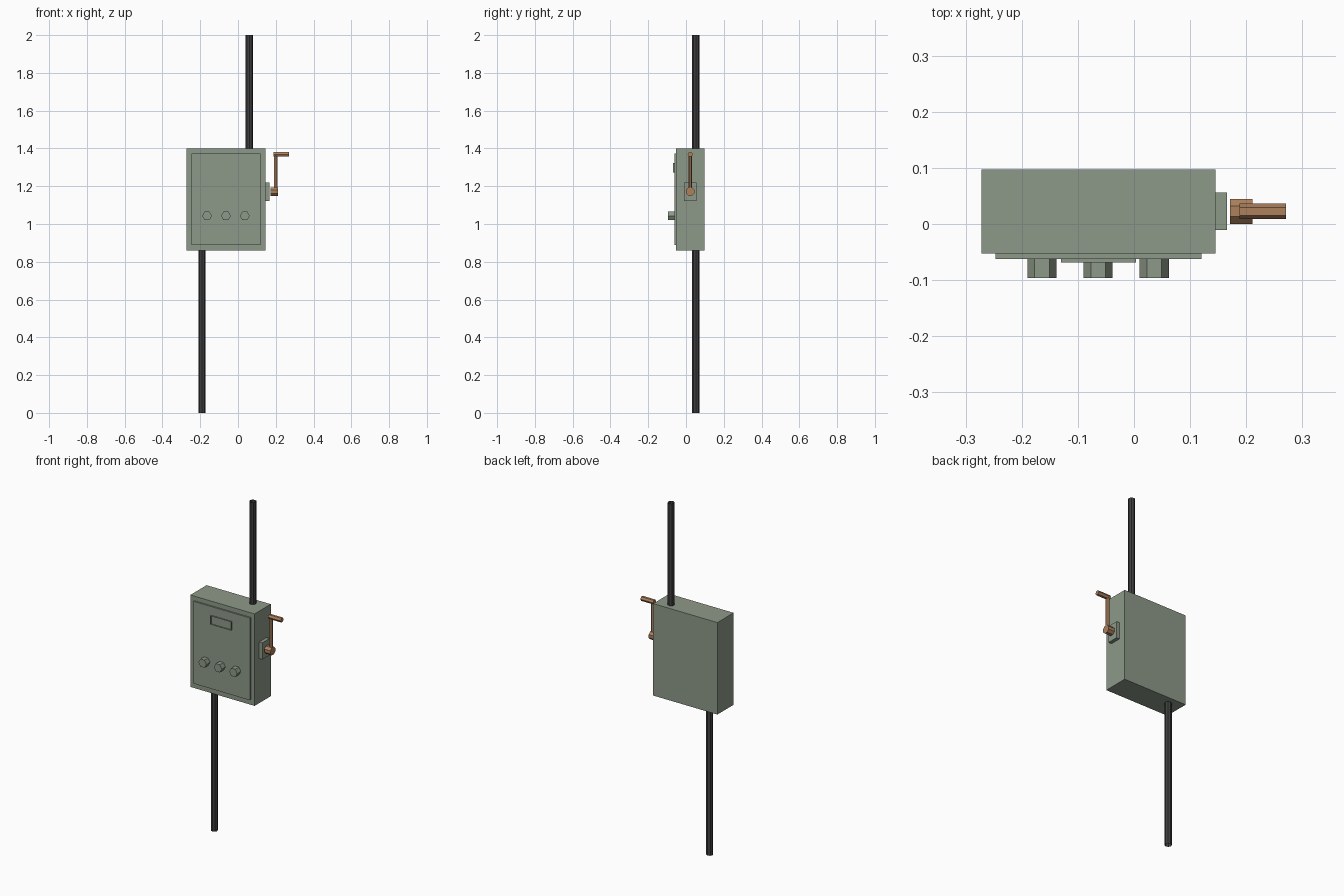
import bpy
from math import pi

if "Cube" in bpy.data.objects:
    bpy.data.objects.remove(bpy.data.objects["Cube"])


def material(name, rgb):
    m = bpy.data.materials.new(name)
    m.diffuse_color = (*rgb, 1)
    m.use_nodes = True
    m.node_tree.nodes["Principled BSDF"].inputs["Base Color"].default_value = m.diffuse_color
    return m


green = material("green_paint", (0.27, 0.32, 0.25))
copper = material("copper", (0.42, 0.22, 0.11))
dark = material("dark_pipe", (0.05, 0.05, 0.05))


def finish(name, mat):
    o = bpy.context.object
    o.name = o.data.name = name
    o.data.materials.append(mat)
    return o


def box(name, x, y, z, mat):
    """Box from (min, max) ranges."""
    bpy.ops.mesh.primitive_cube_add(size=1, location=[sum(r) / 2 for r in (x, y, z)])
    o = finish(name, mat)
    o.scale = [r[1] - r[0] for r in (x, y, z)]
    bpy.ops.object.transform_apply(location=False, rotation=False)
    return o


def rod(name, axis, span, centre, radius, sides, mat, roll=0.0, caps=True):
    """Prism along an axis; centre gives the two other coordinates in order."""
    loc = list(centre)
    loc.insert("xyz".index(axis), sum(span) / 2)
    bpy.ops.mesh.primitive_cylinder_add(
        vertices=sides, radius=radius, depth=span[1] - span[0],
        end_fill_type='NGON' if caps else 'NOTHING')
    o = finish(name, mat)
    o.rotation_euler = (0, 0, roll)
    bpy.ops.object.transform_apply()
    o.rotation_euler = {"x": (0, pi / 2, 0), "y": (pi / 2, 0, 0), "z": (0, 0, 0)}[axis]
    bpy.ops.object.transform_apply()
    o.location = loc
    return o


# Cabinet, door and the mounting plate of the crank
box("cabinet", (-0.272, 0.145), (-0.053, 0.097), (0.86, 1.40), green)
box("door", (-0.247, 0.12), (-0.062, -0.053), (0.89, 1.373), green)
box("crank_plate", (0.145, 0.166), (-0.011, 0.056), (1.122, 1.22), green)

# Raised rim on the door, open at the front
rim = box("label_rim", (-0.13, 0.004), (-0.069, -0.062), (1.272, 1.322), green)
import bmesh
bm = bmesh.new()
bm.from_mesh(rim.data)
bmesh.ops.delete(bm, geom=[f for f in bm.faces if f.normal.y < -0.9], context='FACES_ONLY')
bm.to_mesh(rim.data)
bm.free()

# Three hexagonal knobs
for i in range(3):
    rod(f"knob_{i + 1}", "y", (-0.096, -0.062), (-0.164 + 0.1 * i, 1.043),
        0.026, 6, green, roll=pi / 6)

# Crank: hub, arm and grip
rod("crank_hub", "x", (0.171, 0.211), (0.0225, 1.171), 0.0243, 8, copper, roll=pi / 8)
rod("crank_arm", "z", (1.171, 1.369), (0.2, 0.0225), 0.01, 6, copper)
rod("crank_grip", "x", (0.188, 0.271), (0.0225, 1.369), 0.014, 6, copper)

# Open-ended conduits above and below
rod("upper_pipe", "z", (1.40, 2.0), (0.06, 0.052), 0.019, 8, dark, caps=False)
rod("lower_pipe", "z", (0.0, 0.86), (-0.19, 0.052), 0.019, 8, dark, caps=False)
